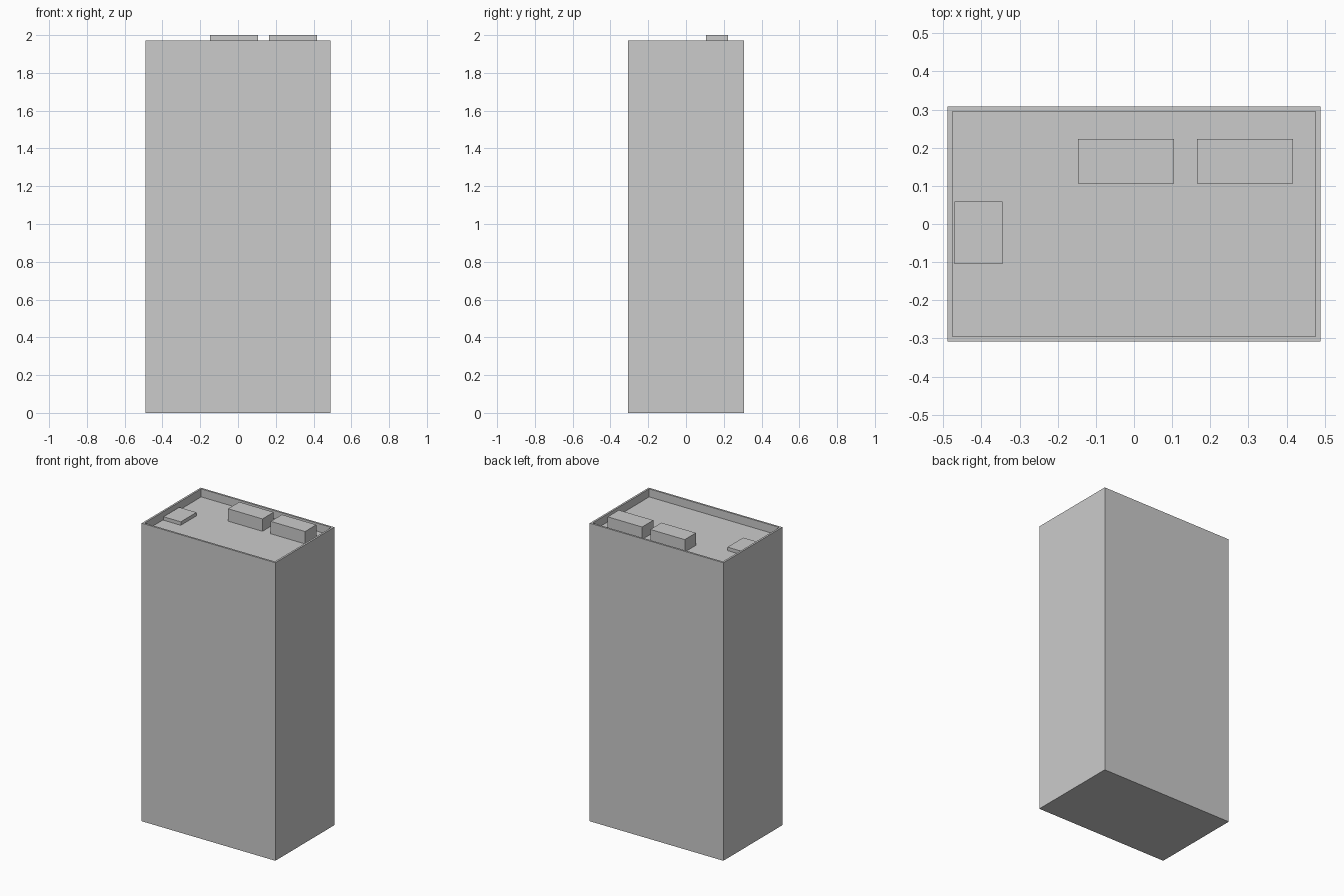
import bpy, bmesh

if "Cube" in bpy.data.objects:
    bpy.data.objects.remove(bpy.data.objects["Cube"])

HX, HY, TOP = 0.489, 0.308, 1.971   # outer half sizes and parapet height
RIM, ROOF = 0.018, 1.918            # parapet thickness and roof level


def box(name, x0, x1, y0, y1, z0, z1):
    bm = bmesh.new()
    bmesh.ops.create_cube(bm, size=1)
    for v in bm.verts:
        v.co = (x1 if v.co.x > 0 else x0,
                y1 if v.co.y > 0 else y0,
                z1 if v.co.z > 0 else z0)
    return finish(name, bm)


def finish(name, bm):
    mesh = bpy.data.meshes.new(name)
    bm.to_mesh(mesh)
    bm.free()
    obj = bpy.data.objects.new(name, mesh)
    bpy.context.collection.objects.link(obj)
    return obj


# Tower block: inset the top face for the parapet, then sink the roof
bm = bmesh.new()
bmesh.ops.create_cube(bm, size=1)
for v in bm.verts:
    v.co = (v.co.x * 2 * HX, v.co.y * 2 * HY, (v.co.z + 0.5) * TOP)
bm.normal_update()
roof = max(bm.faces, key=lambda f: f.calc_center_median().z)
bmesh.ops.inset_region(bm, faces=[roof], thickness=RIM)
new = bmesh.ops.extrude_discrete_faces(bm, faces=[roof])["faces"][0]
for v in new.verts:
    v.co.z = ROOF
bmesh.ops.recalc_face_normals(bm, faces=bm.faces)
finish("tower_block", bm)

# Two tall rooftop units
for i, x in enumerate((-0.147, 0.165)):
    box(f"roof_unit_{i + 1}", x, x + 0.252, 0.106, 0.223, ROOF, 2.0)

# Low hatch against the left parapet
box("roof_hatch", -HX + RIM, -0.345, -0.105, 0.059, ROOF, ROOF + 0.023)
